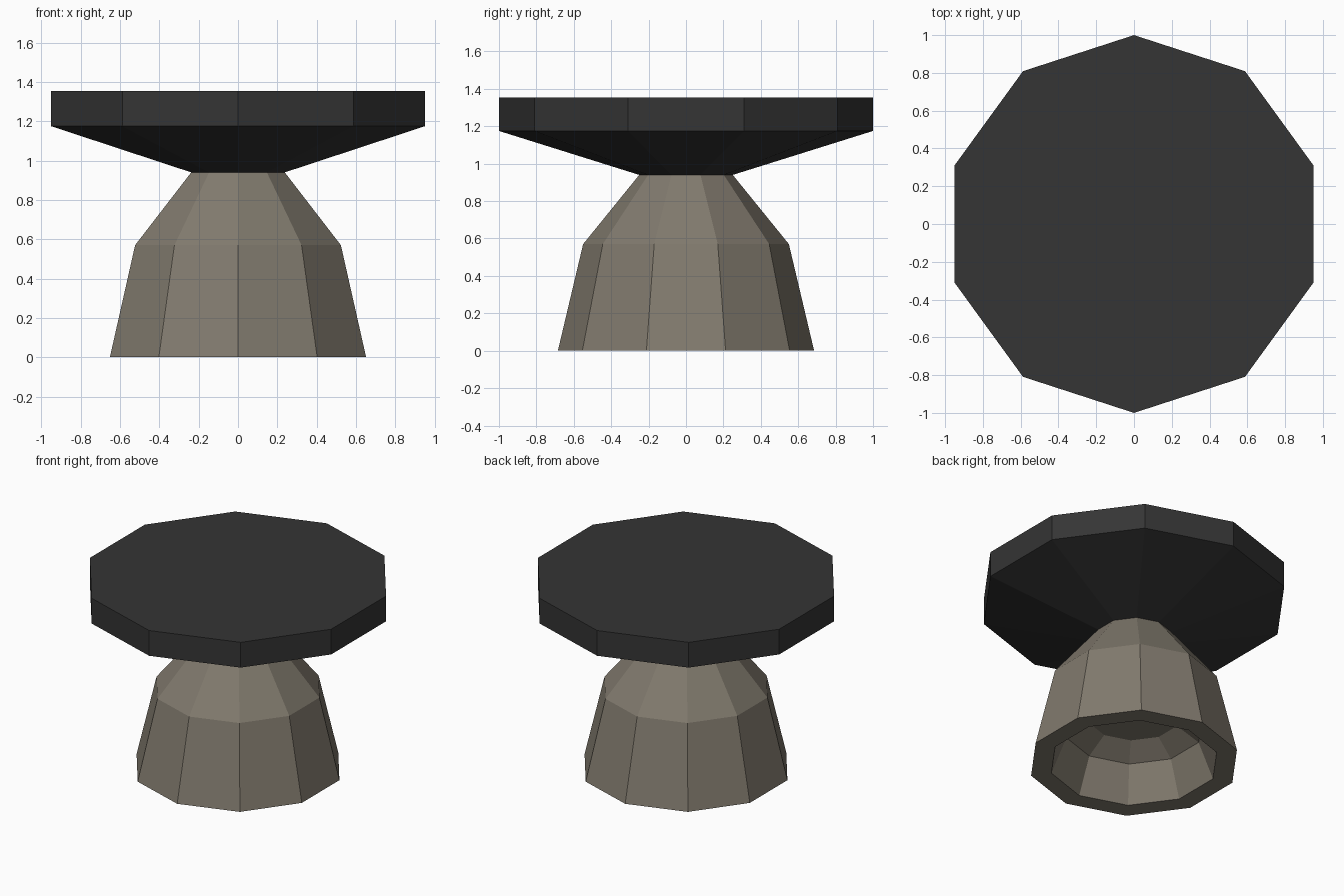
import bpy, bmesh, math

cube = bpy.data.objects.get("Cube")
if cube:
    bpy.data.objects.remove(cube, do_unlink=True)

SIDES = 10


def make_material(name, rgb):
    mat = bpy.data.materials.new(name)
    mat.use_nodes = True
    colour = (*rgb, 1.0)
    mat.diffuse_color = colour
    mat.node_tree.nodes["Principled BSDF"].inputs["Base Color"].default_value = colour
    return mat


def lathe(name, profile, mat):
    """Flat-faced solid from (radius, height) rings, capped at both ends."""
    bm = bmesh.new()
    rings = []
    for radius, z in profile:
        angles = [math.pi / 2 + math.tau * i / SIDES for i in range(SIDES)]
        rings.append([bm.verts.new((radius * math.cos(a), radius * math.sin(a), z))
                      for a in angles])
    for low, high in zip(rings, rings[1:]):
        for i in range(SIDES):
            j = (i + 1) % SIDES
            bm.faces.new((low[i], low[j], high[j], high[i]))
    bm.faces.new(rings[0])
    bm.faces.new(rings[-1])
    bmesh.ops.recalc_face_normals(bm, faces=bm.faces)
    mesh = bpy.data.meshes.new(name)
    bm.to_mesh(mesh)
    bm.free()
    mesh.materials.append(mat)
    obj = bpy.data.objects.new(name, mesh)
    bpy.context.collection.objects.link(obj)
    return obj


stone = make_material("warm grey", (0.22, 0.195, 0.155))
black = make_material("charcoal", (0.035, 0.035, 0.035))

# Pedestal: from the hollow's ceiling, down its walls, across the rim and up outside
lathe("pedestal", [(0.3, 0.34), (0.45, 0.25), (0.55, 0), (0.685, 0),
                   (0.55, 0.57), (0.25, 0.94)], stone)

# Top: flared underside and a straight-edged slab
lathe("table_top", [(0.25, 0.94), (1, 1.175), (1, 1.355)], black)
